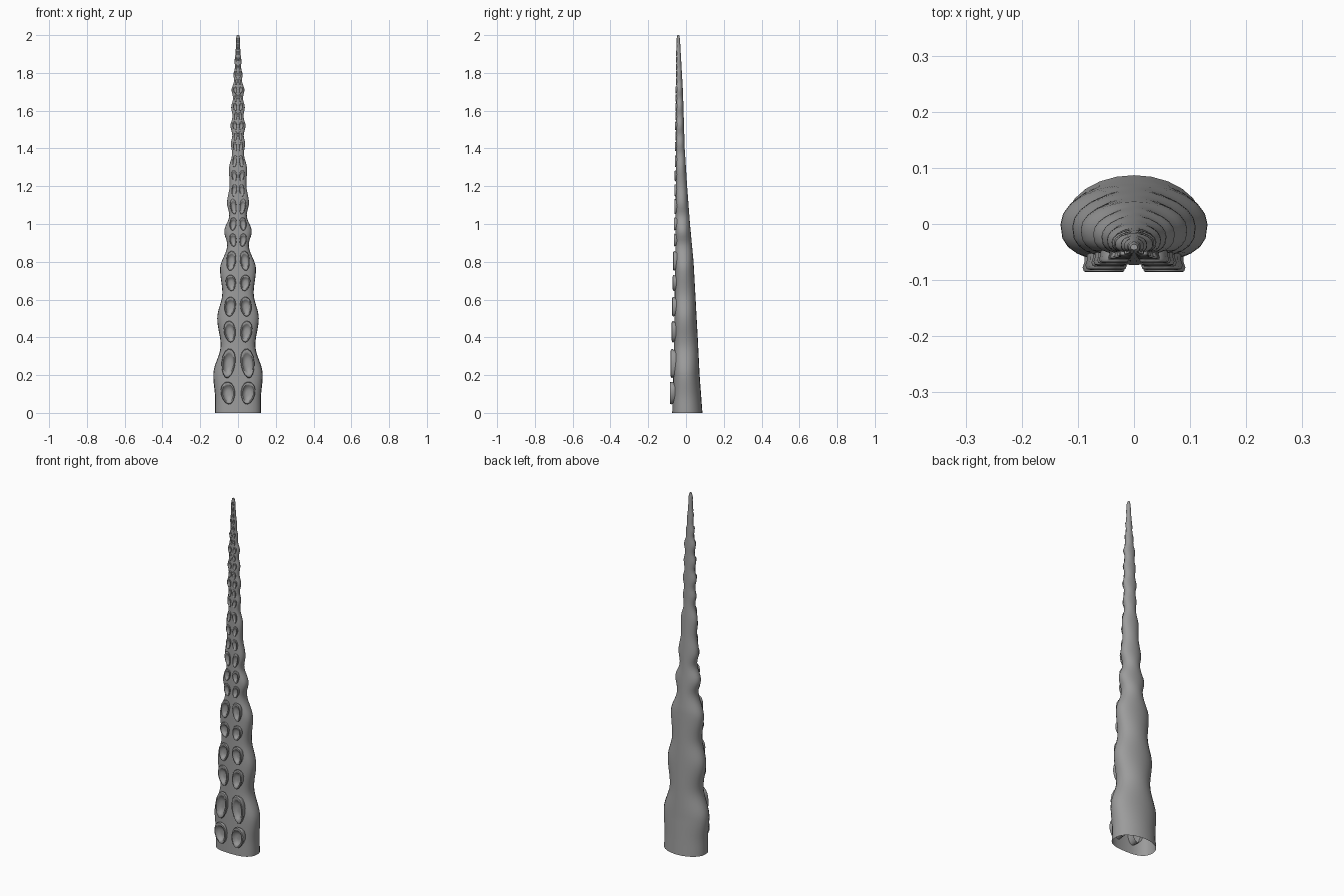
import bpy, bmesh, math

cube = bpy.data.objects.get("Cube")
if cube:
    bpy.data.objects.remove(cube)

grey = bpy.data.materials.new("tentacle_grey")
grey.use_nodes = True
COLOUR = (0.33, 0.33, 0.33, 1)
grey.diffuse_color = COLOUR
grey.node_tree.nodes["Principled BSDF"].inputs["Base Color"].default_value = COLOUR

# Alternating bulges and waists: (height, half width)
WIDTH = [(0, .122), (.07, .121), (.2, .131), (.36, .092), (.5, .110), (.635, .083),
         (.76, .095), (.89, .057), (.96, .073), (1.045, .046), (1.11, .058),
         (1.21, .044), (1.29, .048), (1.375, .031), (1.425, .038), (1.47, .030),
         (1.52, .040), (1.57, .029), (1.62, .036), (1.665, .026), (1.71, .034),
         (1.76, .021), (1.79, .024), (1.83, .016), (1.86, .018), (1.92, .012),
         (1.985, .010), (2, .006)]
FRONT = [(0, -.073), (.35, -.064), (.9, -.056), (1.4, -.053), (1.98, -.050), (2, -.046)]
BACK = [(0, .087), (.2, .072), (.4, .062), (.8, .040), (1, .021), (1.2, .006),
        (1.4, -.007), (1.7, -.016), (1.98, -.032), (2, -.036)]
FLATNESS = 2.7


def sample(table, z, ease=False):
    for (z0, v0), (z1, v1) in zip(table, table[1:]):
        if z <= z1:
            t = (z - z0) / (z1 - z0)
            if ease:
                t = (1 - math.cos(math.pi * t)) / 2
            return v0 + (v1 - v0) * t
    return table[-1][1]


def section(z):
    """Half width, centre depth, front reach and back reach at a height."""
    front, back = sample(FRONT, z), sample(BACK, z)
    centre = front + (back - front) * .48
    return sample(WIDTH, z, True), centre, centre - front, back - centre


def finish(name, bm, angle):
    mesh = bpy.data.meshes.new(name)
    bmesh.ops.recalc_face_normals(bm, faces=bm.faces)
    bm.to_mesh(mesh)
    bm.free()
    mesh.materials.append(grey)
    ob = bpy.data.objects.new(name, mesh)
    bpy.context.collection.objects.link(ob)
    bpy.ops.object.select_all(action='DESELECT')
    ob.select_set(True)
    bpy.context.view_layer.objects.active = ob
    bpy.ops.object.shade_smooth_by_angle(angle=math.radians(angle))
    return ob


def bridge(bm, lower, upper):
    n = len(lower)
    for i in range(n):
        j = (i + 1) % n
        bm.faces.new((lower[i], lower[j], upper[j], upper[i]))


# Body: open at the base, flattened on the sucker side
bm = bmesh.new()
SIDES, RINGS = 24, 120
previous = None
for k in range(RINGS + 1):
    z = 2 * k / RINGS
    a, c, f, b = section(z)
    ring = []
    for i in range(SIDES):
        u = 2 * math.pi * i / SIDES
        cx, cy = math.cos(u), math.sin(u)
        if cy < 0:
            power = 2 / FLATNESS
            x = a * math.copysign(abs(cx) ** power, cx)
            y = c - f * abs(cy) ** power
        else:
            x, y = a * cx, c + b * cy
        ring.append(bm.verts.new((x, y, z)))
    if previous:
        bridge(bm, previous, ring)
    previous = ring
bm.faces.new(previous)
finish("tentacle_body", bm, 60)

# Sucker rows: (height, length), then a shrinking run to the tip
rows = [(.105, .115), (.262, .150), (.43, .110), (.562, .100), (.688, .082),
        (.805, .100), (.915, .066), (1.0, .066), (1.092, .078), (1.178, .062),
        (1.255, .056), (1.332, .060)]
z, step = 1.41, .056
while z < 1.975:
    rows.append((z, step * .85))
    z += step
    step *= .955

# Sucker outline: (radius factor, outward factor), neck to rim to dish
PROFILE = [(.95, -1.0), (.97, 0), (1.06, .28), (1.0, .48), (.84, .52),
           (.70, .34), (.52, .08), (.25, .02)]


def build_suckers(name, side):
    bm = bmesh.new()
    for k, (z, length) in enumerate(rows):
        a, c, f, _ = section(z)
        x0, rx, rz = a * .43, a * .29, length / 2
        y0 = c - f * (1 - .43 ** FLATNESS) ** (1 / FLATNESS)
        tilt = side * math.radians(12 if k % 2 == 0 else -10)
        previous = None
        for radius, out in PROFILE:
            ring = []
            for i in range(14):
                u = 2 * math.pi * i / 14
                px, pz = rx * radius * math.cos(u), rz * radius * math.sin(u)
                # slightly egg shaped, wider at the upper end
                px *= 1 + .12 * math.sin(u)
                ring.append(bm.verts.new((
                    side * x0 + px * math.cos(tilt) + pz * math.sin(tilt) * .7,
                    y0 - out * rx,
                    z - px * math.sin(tilt) + pz * math.cos(tilt))))
            if previous:
                bridge(bm, previous, ring)
            previous = ring
        bm.faces.new(previous)
    finish(name, bm, 50)


build_suckers("left_suckers", 1)
build_suckers("right_suckers", -1)
